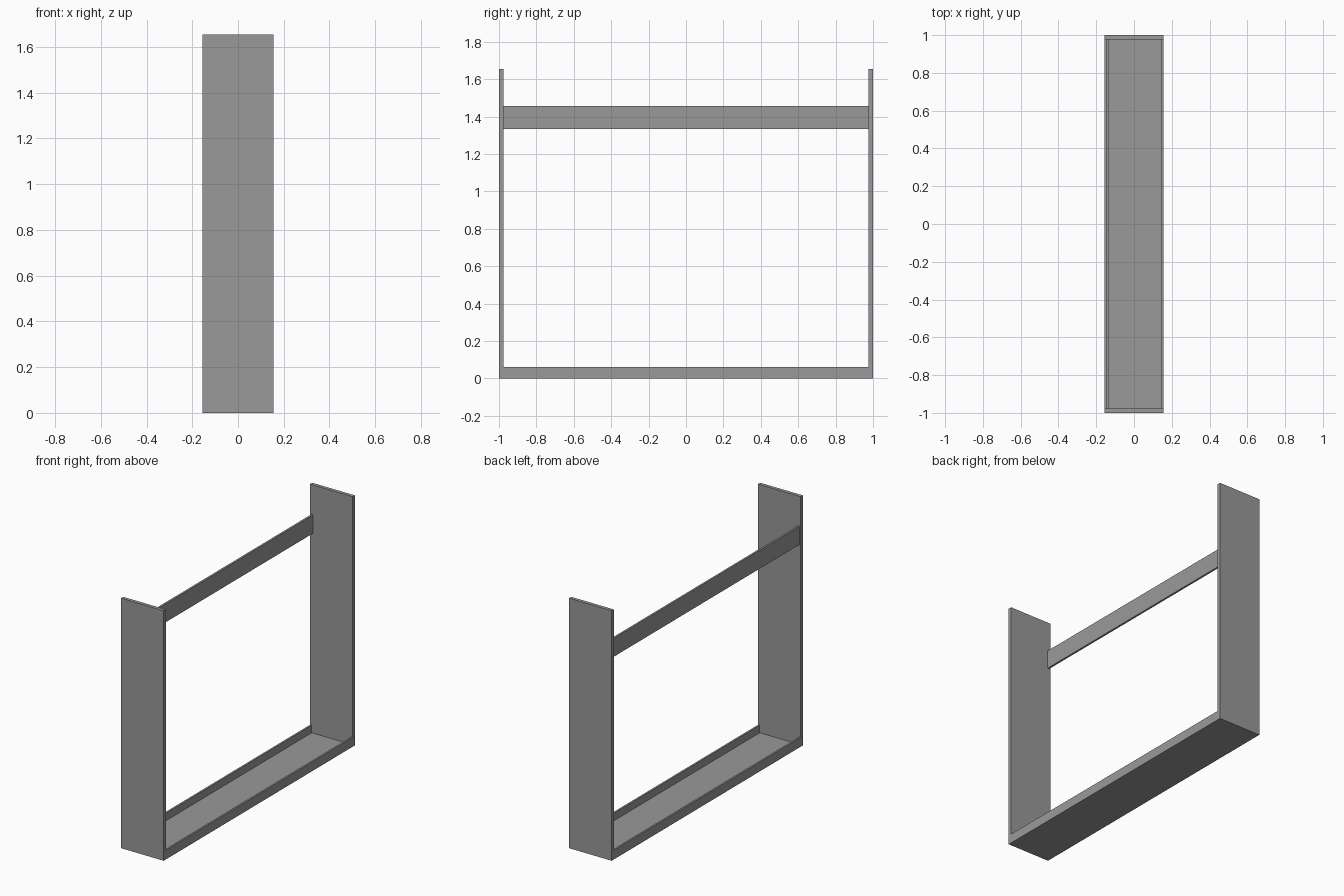
import bpy

# Remove the default cube
cube = bpy.data.objects.get("Cube")
if cube:
    bpy.data.objects.remove(cube, do_unlink=True)

# Single flat grey
grey = bpy.data.materials.new("plain_grey")
grey.use_nodes = True
colour = (0.32, 0.32, 0.32, 1)
grey.diffuse_color = colour
grey.node_tree.nodes["Principled BSDF"].inputs["Base Color"].default_value = colour


def box(name, x, y, z):
    """Axis-aligned box from (min, max) ranges."""
    ranges = (x, y, z)
    bpy.ops.mesh.primitive_cube_add(size=1, location=[(a + b) / 2 for a, b in ranges])
    ob = bpy.context.object
    ob.name = ob.data.name = name
    ob.scale = [b - a for a, b in ranges]
    bpy.ops.object.transform_apply(location=False, rotation=False, scale=True)
    ob.data.materials.append(grey)
    return ob


W, L, H = 0.156, 1.0, 1.655      # half width, half length, height
PANEL, SHEET, LIP = 0.023, 0.012, 0.062
inner = L - PANEL

# Upright end panels
box("front_panel", (-W, W), (-L, -inner), (0, H))
box("back_panel", (-W, W), (inner, L), (0, H))

# Shallow tray: floor and two side lips
box("tray_floor", (-W + SHEET, W - SHEET), (-inner, inner), (0, SHEET))
box("left_lip", (W - SHEET, W), (-inner, inner), (0, LIP))
box("right_lip", (-W, -W + SHEET), (-inner, inner), (0, LIP))

# Cross rail near the top, close to the right edge
box("cross_rail", (-0.147, -0.134), (-inner, inner), (1.335, 1.457))
